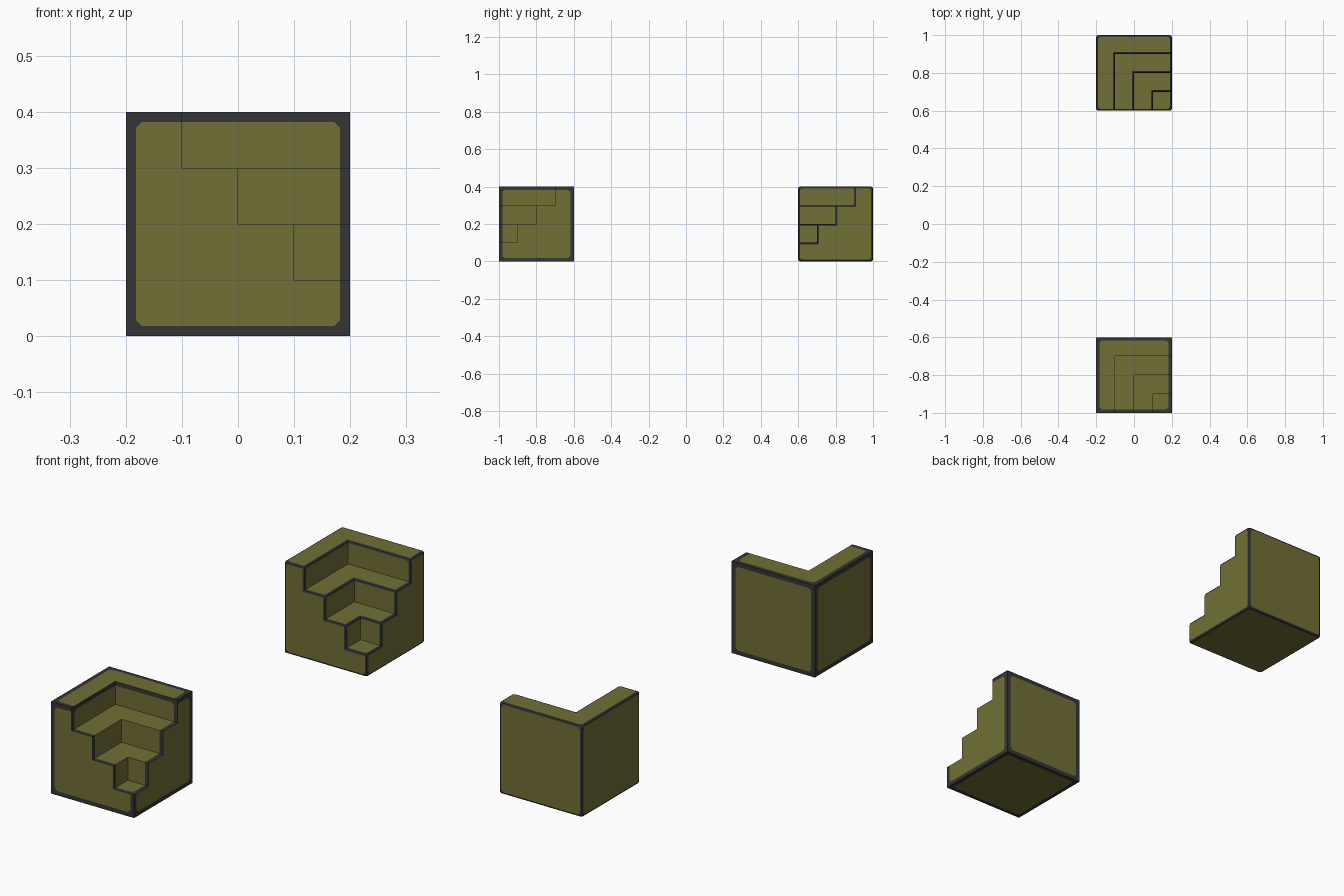
import bpy, bmesh
from mathutils import Vector

if "Cube" in bpy.data.objects:
    bpy.data.objects.remove(bpy.data.objects["Cube"])


def mat(name, col):
    m = bpy.data.materials.new(name)
    m.diffuse_color = (*col, 1)
    m.use_nodes = True
    m.node_tree.nodes["Principled BSDF"].inputs["Base Color"].default_value = m.diffuse_color
    return m


OLIVE = mat("olive", (0.165, 0.162, 0.036))
DARK = mat("charcoal", (0.035, 0.035, 0.037))
S, H = 0.1, 0.2          # cell size, half block size


def filled(c):
    # 4x4x4 cells, a growing corner notch removed at front right
    i, j, k = c
    return min(c) >= 0 and max(c) < 4 and not (i >= 4 - k and j < k)


def corner_stairs():
    bm = bmesh.new()
    for n in range(64):
        c = (n // 16, n // 4 % 4, n % 4)
        if not filled(c):
            continue
        for ax in range(3):
            for sgn in (-1, 1):
                nb = list(c)
                nb[ax] += sgn
                if filled(nb):
                    continue
                u, v = (ax + 1) % 3, (ax + 2) % 3
                quad = []
                for du, dv in ((0, 0), (1, 0), (1, 1), (0, 1))[::sgn]:
                    p = list(c)
                    p[ax] += sgn > 0
                    p[u] += du
                    p[v] += dv
                    quad.append(bm.verts.new(Vector(p) * S - Vector((H, H, H))))
                bm.faces.new(quad)
    bmesh.ops.remove_doubles(bm, verts=bm.verts, dist=1e-4)
    bmesh.ops.dissolve_limit(bm, angle_limit=0.02, verts=bm.verts, edges=bm.edges)
    bmesh.ops.recalc_face_normals(bm, faces=bm.faces)
    bm.normal_update()
    return bm


def cut(bm, co, no):
    bmesh.ops.bisect_plane(bm, geom=bm.verts[:] + bm.edges[:] + bm.faces[:],
                           dist=1e-5, plane_co=co, plane_no=no)


def paint_frame(bm, edge, diag):
    # dark frame at the block limits, with clipped inner corners
    for a in range(3):
        for s in (-1, 1):
            n = Vector((0, 0, 0))
            n[a] = s
            if edge < H:
                cut(bm, n * edge, n)
            for t in (-1, 1):
                d = n.copy()
                d[(a + 1) % 3] = t
                cut(bm, d * diag / 2, d)
    bm.normal_update()
    for f in bm.faces:
        n = [abs(q) for q in f.normal]
        if max(n) < 0.99:
            continue
        c = f.calc_center_median()
        a, b = [abs(c[q]) for q in range(3) if q != n.index(max(n))]
        if max(a, b) > edge or a + b > diag:
            f.material_index = 1


def finish(bm, name, y):
    me = bpy.data.meshes.new(name)
    bm.to_mesh(me)
    bm.free()
    me.materials.append(OLIVE)
    me.materials.append(DARK)
    ob = bpy.data.objects.new(name, me)
    ob.location = (0, y, H)
    bpy.context.collection.objects.link(ob)


# front block: sharp edges, painted frame
bm = corner_stairs()
paint_frame(bm, 0.182, 0.353)
finish(bm, "sharp_corner_stairs", -0.8)

# back block: outer edges bevelled in the dark colour
bm = corner_stairs()
convex = [e for e in bm.edges if e.is_convex and e.calc_face_angle(0) > 1]
bmesh.ops.bevel(bm, geom=convex, offset=0.01, offset_type='OFFSET', segments=2,
                profile=0.5, affect='EDGES', material=1, clamp_overlap=True)
paint_frame(bm, H, 0.37)
finish(bm, "bevelled_corner_stairs", 0.8)
